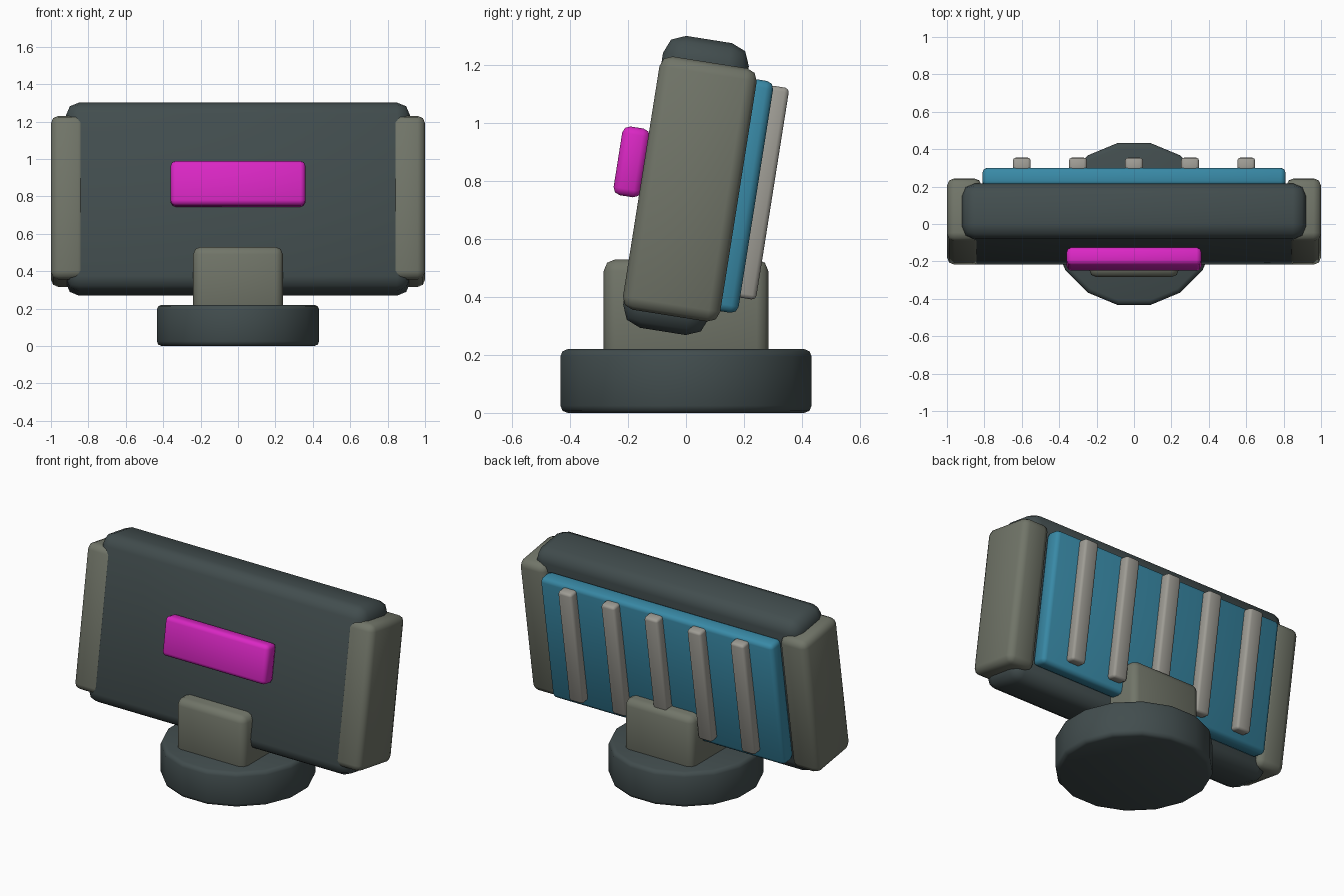
import bpy
from math import radians, pi
from mathutils import Matrix

if "Cube" in bpy.data.objects:
    bpy.data.objects.remove(bpy.data.objects["Cube"], do_unlink=True)


def material(name, rgb):
    m = bpy.data.materials.new(name)
    m.use_nodes = True
    m.diffuse_color = (*rgb, 1)
    m.node_tree.nodes["Principled BSDF"].inputs["Base Color"].default_value = (*rgb, 1)
    return m


DARK = material("dark slate", (0.054, 0.074, 0.076))
OLIVE = material("olive grey", (0.165, 0.178, 0.14))
PINK = material("magenta", (0.70, 0.02, 0.55))
BLUE = material("teal blue", (0.04, 0.25, 0.38))
METAL = material("light grey", (0.34, 0.33, 0.295))

# Frame of the leaning head
HEAD = Matrix.Translation((0, 0, 0.785)) @ Matrix.Rotation(radians(-9), 4, 'X')


def finish(ob, name, mat, bevel):
    ob.name = name
    ob.data.materials.append(mat)
    mod = ob.modifiers.new("rounded edges", 'BEVEL')
    mod.width, mod.segments = bevel, 2
    mod.limit_method = 'ANGLE'
    mod.angle_limit = radians(40)
    bpy.ops.object.modifier_apply(modifier=mod.name)
    bpy.ops.object.shade_smooth_by_angle(angle=radians(50))


def box(name, mat, centre, size, bevel, frame=Matrix()):
    bpy.ops.mesh.primitive_cube_add(size=1)
    ob = bpy.context.object
    ob.data.transform(Matrix.Diagonal((*size, 1)))
    ob.matrix_world = frame @ Matrix.Translation(centre)
    finish(ob, name, mat, bevel)


# Round base and bracket
bpy.ops.mesh.primitive_cylinder_add(vertices=16, radius=0.442, depth=0.22,
                                    location=(0, 0, 0.11), rotation=(0, 0, pi / 16))
finish(bpy.context.object, "base", DARK, 0.025)
box("bracket", OLIVE, (0, 0, 0.345), (0.48, 0.568, 0.37), 0.04)

# Head body with side caps
box("body", DARK, (0, 0, 0), (1.84, 0.30, 1.02), 0.07, HEAD)
for side, label in ((1, "left"), (-1, "right")):
    box(label + "_cap", OLIVE, (side * 0.9075, 0.015, -0.01), (0.185, 0.34, 0.885), 0.04, HEAD)

# Front badge plate
box("front_plate", PINK, (0, -0.198, 0.051), (0.72, 0.096, 0.24), 0.025, HEAD)

# Back panel and its fins
box("back_panel", BLUE, (0, 0.195, -0.005), (1.62, 0.10, 0.81), 0.025, HEAD)
for i in range(5):
    box(f"fin_{i + 1}", METAL, ((i - 2) * 0.3, 0.265, 0.017), (0.095, 0.07, 0.74), 0.015, HEAD)
